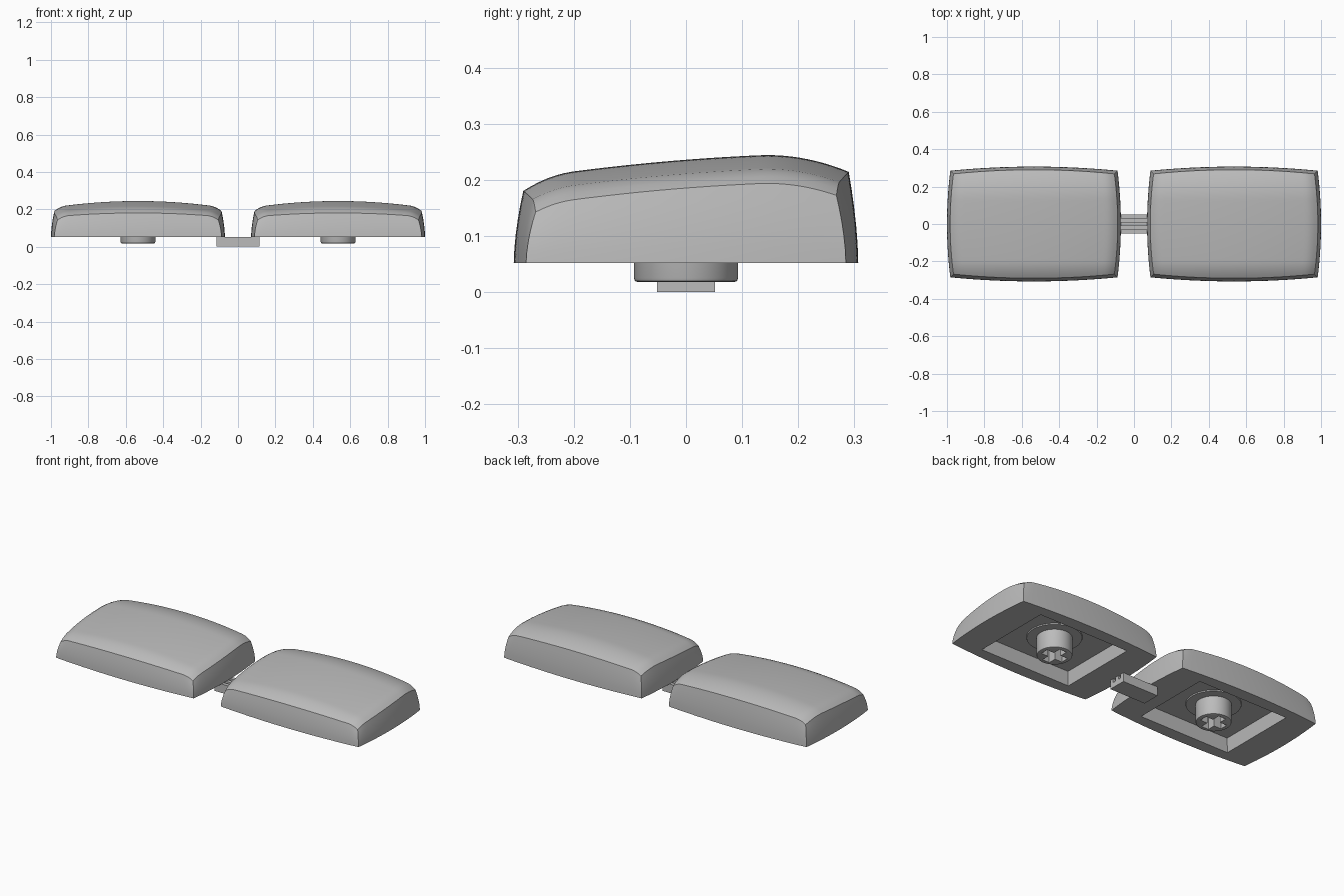
import bpy, bmesh, math
from mathutils import Matrix

if "Cube" in bpy.data.objects:
    bpy.data.objects.remove(bpy.data.objects["Cube"])

CAP_X, BASE, CEILING = 0.535, 0.052, 0.13

grey = bpy.data.materials.new("plain grey")
grey.use_nodes = True
grey.diffuse_color = (0.5, 0.5, 0.5, 1)
grey.node_tree.nodes["Principled BSDF"].inputs["Base Color"].default_value = (0.5, 0.5, 0.5, 1)


def finish(name, bm, x=0, smooth=True):
    bmesh.ops.recalc_face_normals(bm, faces=bm.faces)
    mesh = bpy.data.meshes.new(name)
    bm.to_mesh(mesh)
    bm.free()
    mesh.materials.append(grey)
    ob = bpy.data.objects.new(name, mesh)
    ob.location.x = x
    bpy.context.collection.objects.link(ob)
    if smooth:
        bpy.ops.object.select_all(action='DESELECT')
        ob.select_set(True)
        bpy.context.view_layer.objects.active = ob
        bpy.ops.object.shade_smooth_by_angle(angle=math.radians(30))
    return ob


def outline(s, t, shrink):
    """Bulged rectangle, s and t run from -1 to 1."""
    return (s * (0.465 - shrink - 0.018 * t * t),
            t * (0.307 - shrink - 0.022 * s * s))


def top_height(s, y):
    """Domed top that slopes to the front, rounded off near the rim."""
    u = abs(s) * 0.45
    z = 0.236 + 0.078 * y - 0.13 * y * y
    z -= 1.3 * max(0, y - 0.13) ** 2 + 2.7 * max(0, -y - 0.2) ** 2
    return z - 0.16 * u * u - 5 * max(0, u - 0.39) ** 2


def place(s, t, level):
    """Level 0 is the top, 1 the base, 2 the cavity mouth, 3 its ceiling."""
    if level > 1.5:
        deep = level > 2.5
        return ((0.28 if deep else 0.29) * s, (0.225 if deep else 0.235) * t,
                CEILING if deep else BASE)
    x, y = outline(s, t, 0.017 * (1 - level) ** 1.7)
    z = top_height(s, outline(s, t, 0.017)[1])
    return x, y, z + (BASE - z) * level


def keycap(name, x):
    bm = bmesh.new()
    bmesh.ops.create_grid(bm, x_segments=48, y_segments=40, size=1)
    rim = [e for e in bm.edges if e.is_boundary]
    # Side wall, underside and cavity wall grow from the rim, then the ceiling closes it
    for level in [0.2, 0.4, 0.6, 0.8, 1, 2, 3]:
        new = bmesh.ops.extrude_edge_only(bm, edges=rim)["geom"]
        for v in (g for g in new if isinstance(g, bmesh.types.BMVert)):
            v.co.z = level
        rim = [g for g in new if isinstance(g, bmesh.types.BMEdge) and g.is_boundary]
    bmesh.ops.contextual_create(bm, geom=rim)
    for v in bm.verts:
        v.co = place(*v.co)
    return finish(name, bm, x)


def lathe(name, profile, x):
    """Closed solid of revolution from (radius, height) points."""
    bm = bmesh.new()
    verts = [bm.verts.new((r, 0, z)) for r, z in profile]
    edges = [bm.edges.new(p) for p in zip(verts, verts[1:])]
    bmesh.ops.spin(bm, geom=verts + edges, axis=(0, 0, 1), cent=(0, 0, 0),
                   angle=math.tau, steps=48)
    bmesh.ops.remove_doubles(bm, verts=bm.verts, dist=0.0001)
    return finish(name, bm, x)


def cross_cutter(name, x):
    """Plus-shaped prism for the stem socket."""
    arm, half = 0.069, 0.023
    quarter = [(half, half), (half, arm), (-half, arm)]
    bm = bmesh.new()
    verts = []
    for i in range(4):
        c, s = round(math.cos(i * math.pi / 2)), round(math.sin(i * math.pi / 2))
        verts += [bm.verts.new((c * a - s * b, s * a + c * b, 0)) for a, b in quarter]
    face = bm.faces.new(verts)
    top = bmesh.ops.extrude_face_region(bm, geom=[face])["geom"]
    bmesh.ops.translate(bm, vec=(0, 0, 0.12),
                        verts=[g for g in top if isinstance(g, bmesh.types.BMVert)])
    ob = finish(name, bm, x, smooth=False)
    ob.hide_render = True
    ob.hide_set(True)
    return ob


for side, sign in (("right", -1), ("left", 1)):
    x = sign * CAP_X
    keycap(side + "_keycap", x)
    # Stem with rounded lip and cross socket
    stem = lathe(side + "_stem", [(0, 0.018), (0.086, 0.018), (0.091, 0.02), (0.093, 0.025),
                                  (0.093, 0.135), (0, 0.135)], x)
    cut = stem.modifiers.new("socket", 'BOOLEAN')
    cut.operation = 'DIFFERENCE'
    cut.solver = 'EXACT'
    cut.object = cross_cutter(side + "_socket_cutter", x)
    # Low collar where the stem meets the cavity ceiling
    lathe(side + "_stem_collar", [(0, 0.124), (0.143, 0.124), (0.147, 0.135), (0, 0.135)], x)

# Connecting bar: a slab with three ribs along its top
bm = bmesh.new()
for y, width, low, high in [(0, 0.104, 0, 0.03), (-0.041, 0.022, 0.03, BASE),
                            (0, 0.022, 0.03, BASE), (0.041, 0.022, 0.03, BASE)]:
    bmesh.ops.create_cube(bm, size=1, matrix=Matrix.Translation((0, y, (low + high) / 2))
                          @ Matrix.Diagonal((0.23, width, high - low, 1)))
finish("connecting_bar", bm, smooth=False)
